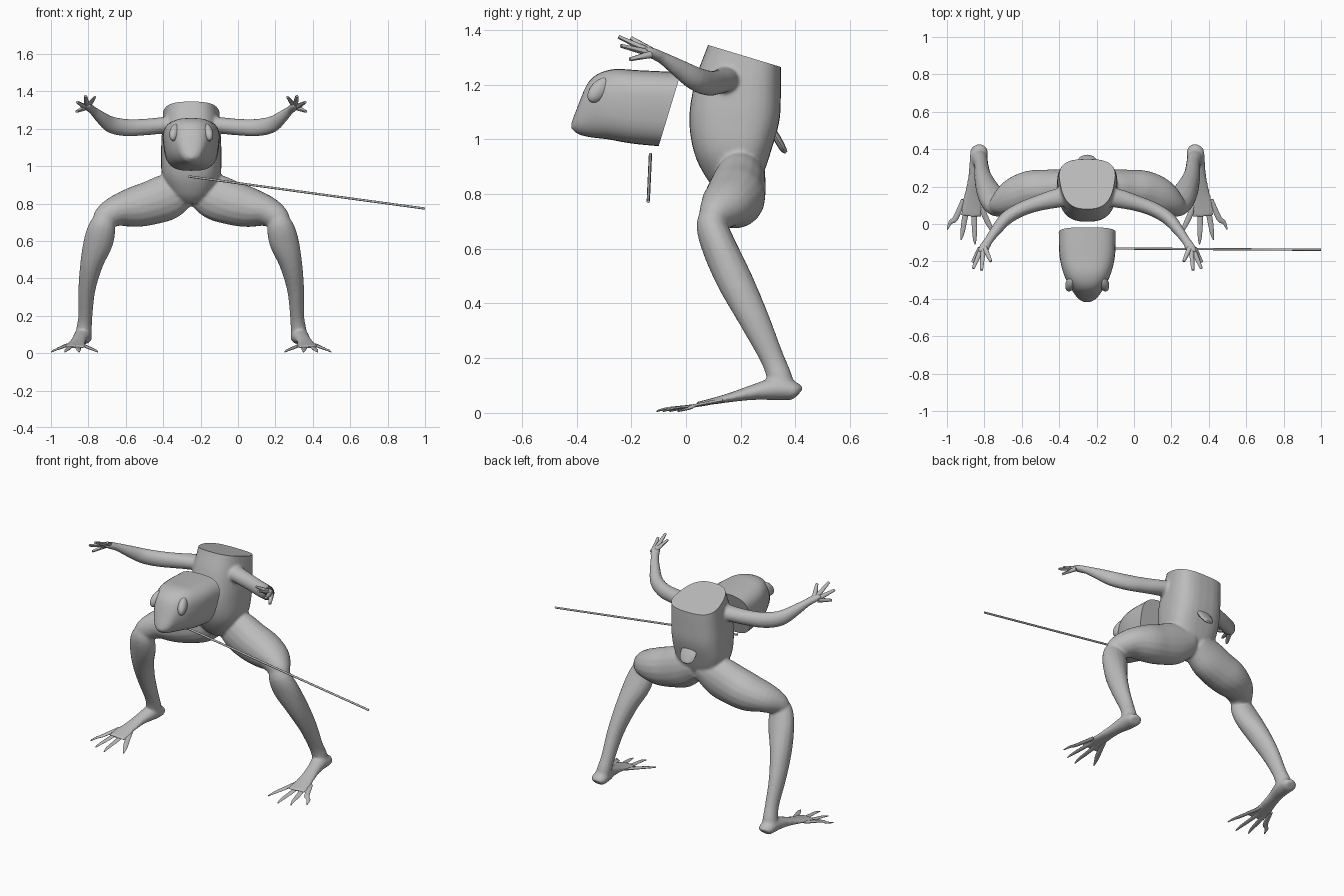
import bpy, bmesh, math
from mathutils import Vector as V

if "Cube" in bpy.data.objects:
    bpy.data.objects.remove(bpy.data.objects["Cube"])

CX = -0.25  # the figure's mirror plane
grey = bpy.data.materials.new("frog grey")
grey.diffuse_color = (0.5, 0.5, 0.5, 1)
grey.use_nodes = True
grey.node_tree.nodes["Principled BSDF"].inputs["Base Color"].default_value = grey.diffuse_color


def spline(rows, steps):
    """Catmull-Rom interpolation of equal-length number rows."""
    out = []
    for i in range(len(rows) - 1):
        p = [rows[max(0, min(len(rows) - 1, i + k))] for k in (-1, 0, 1, 2)]
        for s in range(steps):
            t = s / steps
            out.append([0.5 * (2 * b + (c - a) * t + (2 * a - 5 * b + 4 * c - d) * t * t
                               + (3 * b - a - 3 * c + d) * t ** 3) for a, b, c, d in zip(*p)])
    return out + [list(rows[-1])]


def loft(name, rings):
    """Skin a list of closed rings and cap both ends."""
    bm = bmesh.new()
    vs = [[bm.verts.new(p) for p in r] for r in rings]
    n = len(vs[0])
    for a, b in zip(vs, vs[1:]):
        for i in range(n):
            bm.faces.new((a[i], a[(i + 1) % n], b[(i + 1) % n], b[i]))
    bm.faces.new(vs[0])
    bm.faces.new(vs[-1])
    bmesh.ops.recalc_face_normals(bm, faces=bm.faces)
    me = bpy.data.meshes.new(name)
    bm.to_mesh(me)
    bm.free()
    ob = bpy.data.objects.new(name, me)
    bpy.context.collection.objects.link(ob)
    finish(ob)
    return ob


def finish(ob):
    if not ob.data.materials:
        ob.data.materials.append(grey)
    bpy.ops.object.select_all(action='DESELECT')
    ob.select_set(True)
    bpy.context.view_layer.objects.active = ob
    bpy.ops.object.shade_smooth_by_angle(angle=math.radians(50))


def tube(name, rows, ref, side=1, n=14, steps=4):
    """Limb through rows (x offset, y, z, radius along ref, radius across)."""
    rows = spline(rows, steps)
    pts = [V((CX + side * r[0], r[1], r[2])) for r in rows]
    ref = V((side * ref[0], ref[1], ref[2]))
    rings = []
    for i, (p, r) in enumerate(zip(pts, rows)):
        t = (pts[min(i + 1, len(pts) - 1)] - pts[max(i - 1, 0)]).normalized()
        u = (ref - t * t.dot(ref)).normalized()
        v = t.cross(u)
        a = [2 * math.pi * k / n for k in range(n)]
        rings.append([p + u * max(r[3], .001) * math.cos(k) + v * max(r[4], .001) * math.sin(k) for k in a])
    return loft(name, rings)


def trunk(name, rows, n=32, steps=5):
    """Rows: end A (y, z), end B (y, z), half width, taper towards A, roundness."""
    rings = []
    for ya, za, yb, zb, w, taper, e in spline(rows, steps):
        ring = []
        for k in range(n):
            c, s = math.cos(2 * math.pi * k / n), math.sin(2 * math.pi * k / n)
            x = math.copysign(abs(c) ** (2 / e), c)
            v = math.copysign(abs(s) ** (2 / e), s)
            m = (v + 1) / 2
            ring.append((CX + w * x * (1 - taper * (1 - m)), ya + (yb - ya) * m, za + (zb - za) * m))
        rings.append(ring)
    return loft(name, rings)


# torso: end A is the belly, end B the back; it overshoots the flat top cut
body = [trunk("torso", [
    (.10, 1.42, .345, 1.345, .166, .3, 2.8),
    (.08, 1.345, .347, 1.265, .170, .3, 2.8),
    (.035, 1.22, .347, 1.18, .174, .25, 2.8),
    (.012, 1.08, .342, 1.07, .176, .2, 2.8),
    (.03, .95, .312, .96, .172, .2, 2.7),
    (.08, .85, .285, .88, .14, .25, 2.4),
    (.13, .80, .25, .81, .055, .0, 2.0)])]

# head: end A is the chin, end B the crown
trunk("head", [
    (-.10, .975, -.018, 1.245, .164, .18, 3.1),
    (-.20, .985, -.165, 1.252, .160, .2, 3.0),
    (-.285, 1.0, -.275, 1.255, .130, .15, 2.7),
    (-.35, 1.008, -.352, 1.215, .088, .1, 2.3),
    (-.395, 1.02, -.40, 1.11, .050, .05, 2.1),
    (-.418, 1.04, -.418, 1.06, .014, .0, 2.0)])

# short tail flap
tube("tail", [(0, .31, 1.04, .014, .045), (0, .335, 1.0, .014, .052),
              (0, .355, .965, .012, .042), (0, .366, .952, .006, .018)], (0, 1, .5), n=12)

for side, tag in ((1, "left"), (-1, "right")):
    # eye
    bpy.ops.mesh.primitive_uv_sphere_add(segments=18, ring_count=10, radius=1,
                                         location=(CX + side * .088, -.316, 1.180))
    eye = bpy.context.object
    eye.name = tag + "_eye"
    eye.scale = (.027, .034, .056)
    eye.rotation_euler = (math.radians(-45), 0, math.radians(side * 20))
    finish(eye)

    # leg: thigh, then shin with calf and ankle
    body.append(tube(tag + "_thigh", [
        (.02, .215, .885, .075, .085), (.12, .198, .838, .095, .122),
        (.22, .185, .802, .106, .118), (.31, .175, .780, .109, .108),
        (.40, .145, .760, .095, .083), (.465, .105, .72, .062, .064),
        (.487, .09, .68, .035, .04)], (0, 1, 0), side, 18))
    body.append(tube(tag + "_shin", [
        (.45, .09, .75, .03, .03), (.472, .092, .69, .055, .068),
        (.495, .124, .60, .064, .080), (.532, .180, .48, .066, .062),
        (.558, .25, .34, .056, .046), (.566, .315, .20, .044, .038),
        (.573, .342, .13, .046, .042), (.578, .355, .08, .044, .044),
        (.578, .358, .06, .034, .034)], (0, 1, 0), side))

    # foot and toes
    body.append(tube(tag + "_foot", [
        (.578, .412, .070, .022, .030), (.578, .395, .080, .034, .046),
        (.582, .33, .088, .042, .048), (.596, .25, .076, .029, .041),
        (.609, .17, .058, .018, .045), (.618, .10, .043, .012, .056),
        (.620, .04, .032, .008, .060)], (0, 0, 1), side))
    for i, (x, y) in enumerate(((.500, -.06), (.60, -.108), (.675, -.085), (.748, -.03))):
        b = .583 + i * .026
        m = b + (x - b) * .5
        tube(f"{tag}_toe_{i + 1}", [(b, .13, .045, .008, .013), (m, .03, .026, .006, .015),
                                    (b + (x - b) * .8, y + .04, .016, .005, .011),
                                    (x, y, .006, .003, .003)], (0, 0, 1), side, 8, 3)

    # arm
    body.append(tube(tag + "_arm", [
        (.06, .155, 1.228, .05, .055), (.16, .138, 1.217, .045, .052),
        (.26, .112, 1.208, .045, .043), (.35, .08, 1.206, .047, .039),
        (.43, .033, 1.222, .045, .037), (.485, -.03, 1.262, .034, .030),
        (.525, -.085, 1.297, .023, .024), (.55, -.125, 1.316, .020, .028),
        (.564, -.155, 1.328, .014, .026)], (0, 0, 1), side))
    # fingers
    for i, (x, y, z) in enumerate(((.515, -.20, 1.370), (.565, -.247, 1.375),
                                   (.610, -.238, 1.342), (.613, -.205, 1.292))):
        b = (.548 + i * .008, -.13, 1.325 - i * .005)
        m = [p + (q - p) * .55 for p, q in zip(b, (x, y, z))]
        tube(f"{tag}_finger_{i + 1}", [(*b, .014, .015), (*m, .010, .012),
                                       (x, y, z, .007, .008)], (.3, 0, 1), side, 8, 3)

# fuse torso and limbs into one smooth skin
bpy.ops.object.select_all(action='DESELECT')
for ob in body:
    ob.select_set(True)
bpy.context.view_layer.objects.active = body[0]
bpy.ops.object.join()
skin = bpy.context.object
skin.name = "body"
remesh = skin.modifiers.new("fuse", 'REMESH')
remesh.mode, remesh.voxel_size = 'VOXEL', .008
relax = skin.modifiers.new("relax", 'SMOOTH')
relax.factor, relax.iterations = .5, 6
for m in ("fuse", "relax"):
    bpy.ops.object.modifier_apply(modifier=m)

# slice the slanted flat top
bm = bmesh.new()
bm.from_mesh(skin.data)
cut = bmesh.ops.bisect_plane(bm, geom=bm.verts[:] + bm.edges[:] + bm.faces[:], plane_co=(0, .08, 1.345),
                             plane_no=(0, .08, .265), clear_outer=True)
bmesh.ops.contextual_create(bm, geom=[g for g in cut["geom_cut"] if isinstance(g, bmesh.types.BMEdge)])
bm.to_mesh(skin.data)
bm.free()
finish(skin)

# long thin rod
tube("rod", [(-.015, -.13, .945, .006, .006), (1.25, -.138, .773, .006, .006)], (0, 0, 1), n=8, steps=1)
